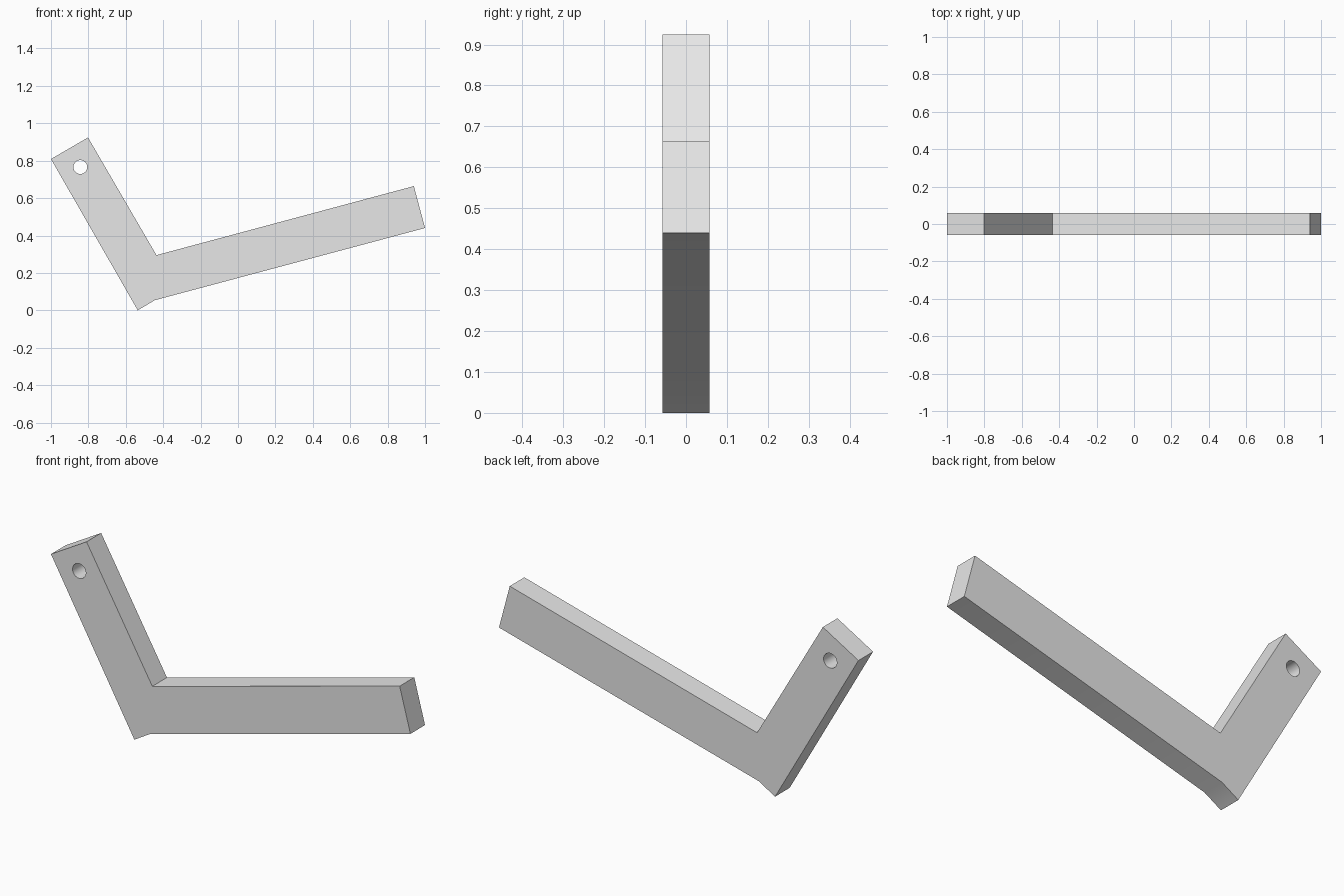
import bpy
import bmesh
import math
from mathutils import Matrix, Vector

cube = bpy.data.objects.get("Cube")
if cube:
    bpy.data.objects.remove(cube, do_unlink=True)

HALF_DEPTH = 0.058

# Single grey material
grey = bpy.data.materials.new("plain_grey")
grey.use_nodes = True
colour = (0.8, 0.8, 0.8, 1.0)
grey.diffuse_color = colour
grey.node_tree.nodes["Principled BSDF"].inputs["Base Color"].default_value = colour


def add_object(name, bm):
    bmesh.ops.recalc_face_normals(bm, faces=bm.faces)
    mesh = bpy.data.meshes.new(name)
    bm.to_mesh(mesh)
    bm.free()
    mesh.materials.append(grey)
    obj = bpy.data.objects.new(name, mesh)
    bpy.context.collection.objects.link(obj)
    return obj


# Angled bar: side profile extruded through the depth
profile = [(-1, 0.809), (-0.802, 0.924), (-0.436, 0.295), (0.94, 0.664),
           (1, 0.44), (-0.445, 0.054), (-0.536, 0)]
bm = bmesh.new()
face = bm.faces.new([bm.verts.new((x, -HALF_DEPTH, z)) for x, z in profile])
extruded = bmesh.ops.extrude_face_region(bm, geom=[face], use_keep_orig=True)
moved = [v for v in extruded["geom"] if isinstance(v, bmesh.types.BMVert)]
bmesh.ops.translate(bm, verts=moved, vec=Vector((0, 2 * HALF_DEPTH, 0)))
bar = add_object("angled_bar", bm)

# Round pin hole through the short arm
bm = bmesh.new()
bmesh.ops.create_cone(
    bm, cap_ends=True, segments=32, radius1=0.037, radius2=0.037, depth=0.4,
    matrix=Matrix.Translation((-0.843, 0, 0.766)) @ Matrix.Rotation(math.pi / 2, 4, "X"))
cutter = add_object("hole_cutter", bm)
cutter.hide_render = True

cut = bar.modifiers.new("pin_hole", "BOOLEAN")
cut.operation = "DIFFERENCE"
cut.solver = "EXACT"
cut.object = cutter

bpy.ops.object.select_all(action="DESELECT")
bar.select_set(True)
bpy.context.view_layer.objects.active = bar
bpy.ops.object.modifier_apply(modifier=cut.name)
bpy.data.objects.remove(cutter, do_unlink=True)

# Smooth the hole wall and the shallow elbow, keep other edges sharp
bpy.ops.object.shade_smooth_by_angle(angle=math.radians(30))
